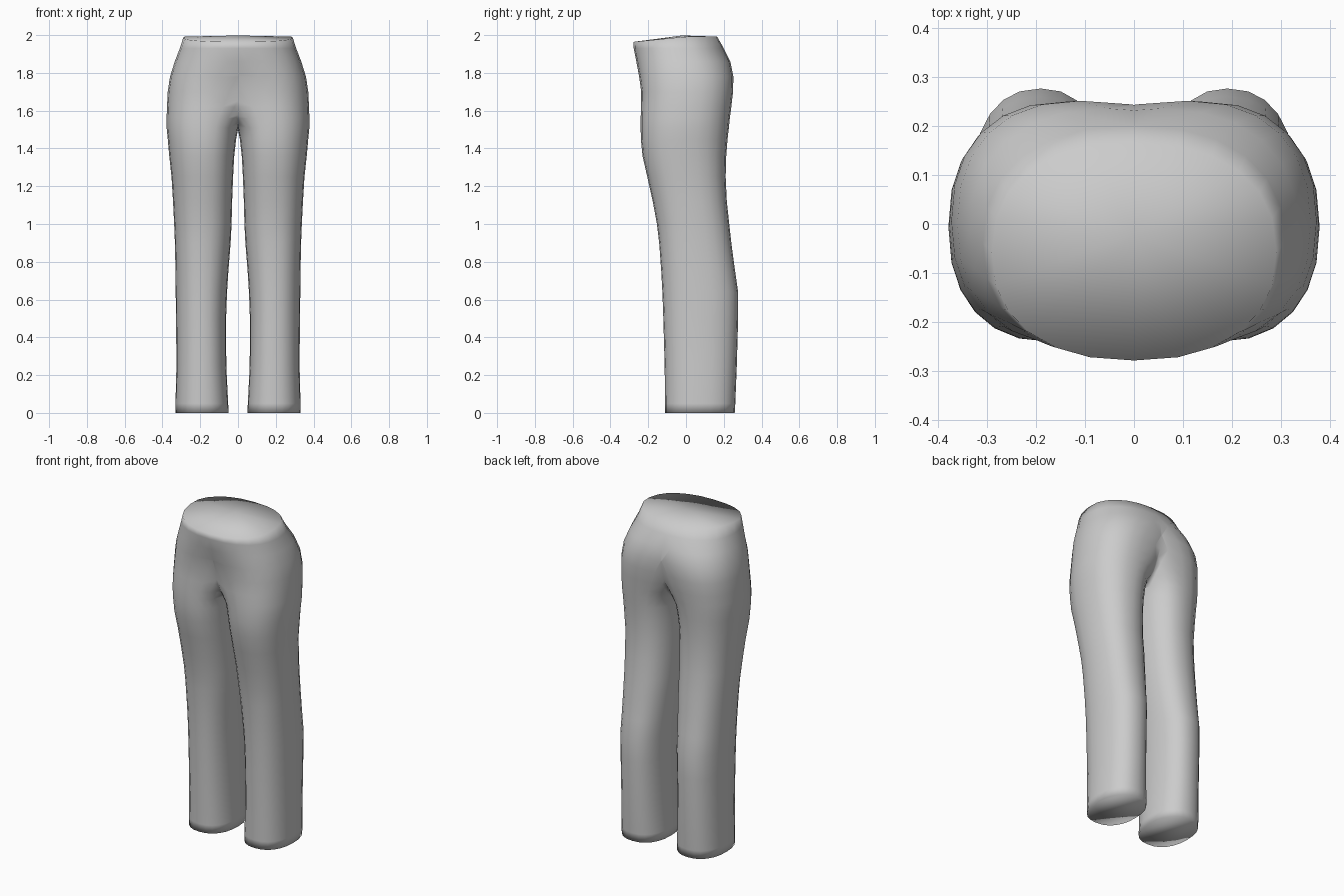
import bpy, bmesh, math

SIDES = 24
# One leg's sections: height, inner x, centre x, outer x, front y, back y
ROWS = [
    (0.00, 0.050, 0.19, 0.330, -0.110, 0.258),
    (0.05, 0.052, 0.19, 0.331, -0.111, 0.261),
    (0.25, 0.062, 0.19, 0.326, -0.113, 0.269),
    (0.50, 0.063, 0.19, 0.328, -0.120, 0.276),
    (0.64, 0.058, 0.19, 0.330, -0.125, 0.276),
    (0.75, 0.051, 0.19, 0.331, -0.131, 0.260),
    (0.90, 0.039, 0.19, 0.334, -0.142, 0.240),
    (1.00, 0.034, 0.185, 0.338, -0.154, 0.229),
    (1.12, 0.031, 0.185, 0.344, -0.176, 0.216),
    (1.25, 0.026, 0.18, 0.352, -0.205, 0.210),
    (1.36, 0.020, 0.18, 0.364, -0.230, 0.213),
    (1.45, 0.010, 0.175, 0.372, -0.239, 0.220),
    (1.51, -0.002, 0.17, 0.378, -0.240, 0.227),
    (1.56, -0.040, 0.165, 0.378, -0.240, 0.232),
    (1.62, -0.095, 0.155, 0.376, -0.238, 0.240),
    (1.70, -0.165, 0.14, 0.372, -0.237, 0.249),
    (1.78, -0.230, 0.11, 0.360, -0.248, 0.251),
    (1.86, -0.290, 0.05, 0.335, -0.263, 0.235),
    (1.93, -0.308, 0.00, 0.308, -0.277, 0.200),
    (1.98, -0.290, 0.00, 0.290, -0.278, 0.165),
]


def rounded(v, power=2.3):
    return math.copysign(abs(v) ** (2 / power), v)


def section(bm, z, xi, cx, xo, yf, yb, waist=False):
    ring = []
    yc = (yf + yb) / 2
    for i in range(SIDES):
        a = 2 * math.pi * i / SIDES
        c, s = rounded(math.cos(a)), rounded(math.sin(a))
        x = cx + c * ((xo - cx) if c > 0 else (cx - xi))
        y = yc + s * (yb - yf) / 2
        # waistline dips toward the front
        h = z + 0.012 + min(0, y) * 0.1 if waist else z
        ring.append(bm.verts.new((x, y, h)))
    return ring


# Loft one leg and its half of the hips
bm = bmesh.new()
rings = [section(bm, *r, waist=(r is ROWS[-1])) for r in ROWS]
for lo, hi in zip(rings, rings[1:]):
    for i in range(SIDES):
        j = (i + 1) % SIDES
        bm.faces.new((lo[i], lo[j], hi[j], hi[i]))

# Closed leg end and waist
bm.faces.new(rings[0][::-1])
apex = bm.verts.new((0, -0.02, 1.998))
for i in range(SIDES):
    bm.faces.new((rings[-1][i], rings[-1][(i + 1) % SIDES], apex))
bmesh.ops.recalc_face_normals(bm, faces=bm.faces)

# Cut at the centre seam, then mirror
bmesh.ops.bisect_plane(bm, geom=bm.verts[:] + bm.edges[:] + bm.faces[:],
                       dist=1e-5, plane_co=(0, 0, 0), plane_no=(1, 0, 0),
                       clear_inner=True)
mesh = bpy.data.meshes.new("trousers")
bm.to_mesh(mesh)
bm.free()
for p in mesh.polygons:
    p.use_smooth = True
trousers = bpy.data.objects.new("trousers", mesh)
bpy.context.collection.objects.link(trousers)
mirror = trousers.modifiers.new("mirror", 'MIRROR')
mirror.use_clip = True
mirror.merge_threshold = 0.001
